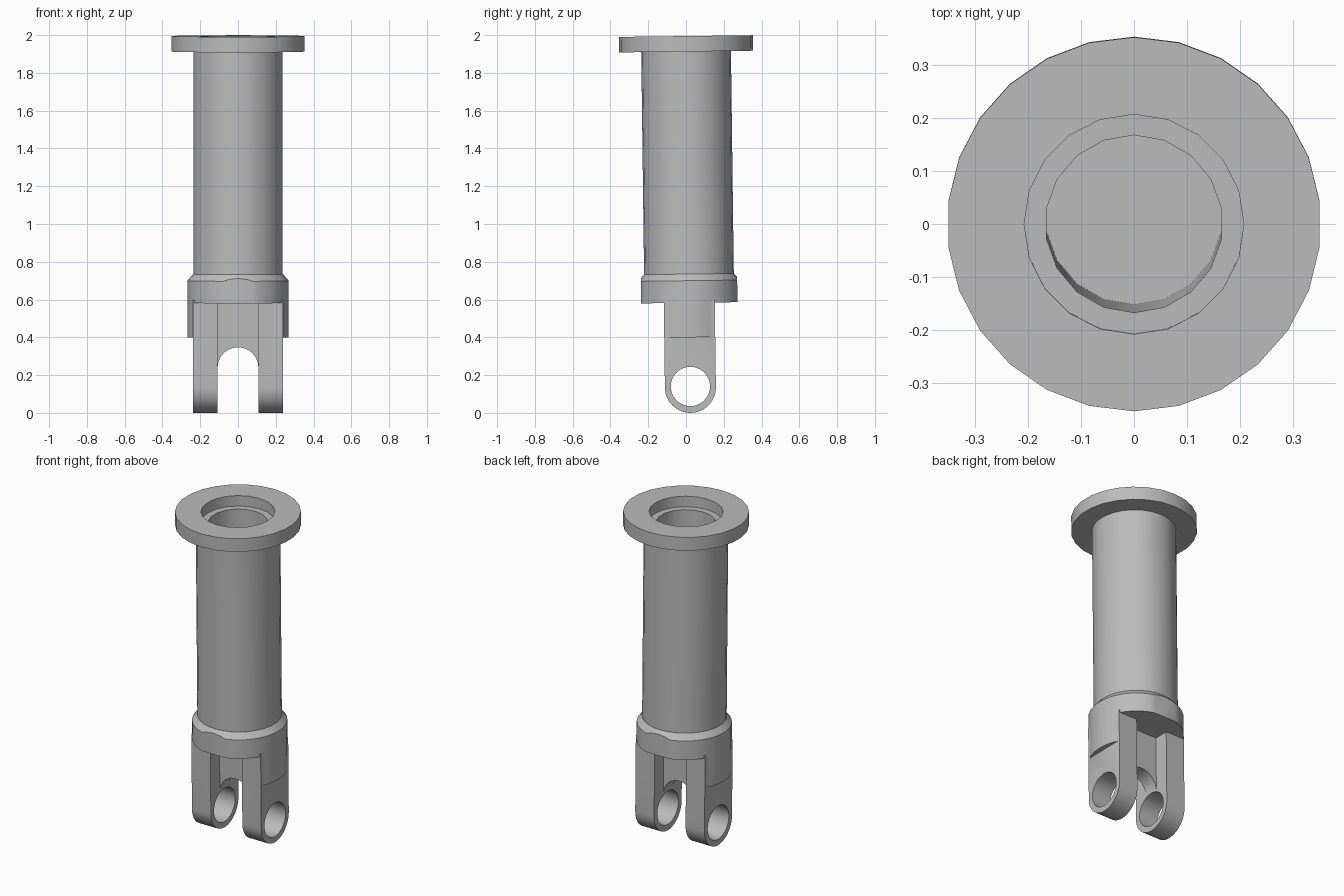
import bpy, bmesh, math
from mathutils import Matrix

if "Cube" in bpy.data.objects:
    bpy.data.objects.remove(bpy.data.objects["Cube"], do_unlink=True)

steel = bpy.data.materials.new("grey_steel")
steel.use_nodes = True
GREY = (0.5, 0.5, 0.5, 1)
steel.diffuse_color = GREY
steel.node_tree.nodes["Principled BSDF"].inputs["Base Color"].default_value = GREY


def finish(name, bm):
    bmesh.ops.recalc_face_normals(bm, faces=bm.faces)
    mesh = bpy.data.meshes.new(name)
    bm.to_mesh(mesh)
    bm.free()
    mesh.materials.append(steel)
    obj = bpy.data.objects.new(name, mesh)
    bpy.context.collection.objects.link(obj)
    return obj


def lathe(name, profile, sides):
    """Solid of stacked rings given as (radius, height), a corner facing +y."""
    bm = bmesh.new()
    rings = []
    for r, z in profile:
        turns = [2 * math.pi * i / sides for i in range(sides)]
        rings.append([bm.verts.new((r * math.sin(a), r * math.cos(a), z)) for a in turns])
    for low, high in zip(rings, rings[1:]):
        for i in range(sides):
            j = (i + 1) % sides
            bm.faces.new((low[i], low[j], high[j], high[i]))
    bm.faces.new(rings[0])
    bm.faces.new(rings[-1])
    return finish(name, bm)


def prism(name, outline, half, axis):
    """Extrude an outline of (across, height) symmetrically along x or y."""
    bm = bmesh.new()
    place = (lambda u, v, d: (d, u, v)) if axis == "x" else (lambda u, v, d: (u, d, v))
    a, b = [[bm.verts.new(place(u, v, d)) for u, v in outline] for d in (-half, half)]
    bm.faces.new(a)
    bm.faces.new(b)
    for i in range(len(a)):
        j = (i + 1) % len(a)
        bm.faces.new((a[i], a[j], b[j], b[i]))
    return finish(name, bm)


def box(name, x, y, z):
    bm = bmesh.new()
    bmesh.ops.create_cube(bm, size=1)
    for v in bm.verts:
        v.co = [lo + (c + 0.5) * (hi - lo) for c, (lo, hi) in zip(v.co, (x, y, z))]
    return finish(name, bm)


def arc(radius, z, start, end, steps):
    angles = [math.radians(start + (end - start) * i / steps) for i in range(steps + 1)]
    return [(radius * math.cos(a), z + radius * math.sin(a)) for a in angles]


def combine(obj, other, operation):
    """Apply a boolean and remove the helper object."""
    other.hide_render = True
    mod = obj.modifiers.new("cut", "BOOLEAN")
    mod.operation, mod.object, mod.solver = operation, other, "EXACT"
    bpy.context.view_layer.objects.active = obj
    bpy.ops.object.modifier_apply(modifier=mod.name)
    bpy.data.objects.remove(other, do_unlink=True)


# Flanged tube with a stepped blind bore
TUBE_R, COLLAR_R, LUG_Y = 0.2375, 0.268, 0.135
tube = lathe("flanged_tube", [(TUBE_R, 0.69), (TUBE_R, 1.95)], 26)
combine(tube, lathe("flange", [(0.354, 1.913), (0.354, 1.995)], 26), "UNION")
combine(tube, lathe("counterbore", [(0.208, 1.93), (0.208, 2.1)], 20), "DIFFERENCE")
combine(tube, lathe("bore", [(0.168, 0.73), (0.168, 1.96)], 18), "DIFFERENCE")

# Chamfered collar, flattened at front and back
collar = lathe("collar", [(COLLAR_R, 0.583), (COLLAR_R, 0.7), (0.238, 0.735)], 32)
combine(collar, box("flats", (-1, 1), (-0.255, 0.255), (0, 1)), "INTERSECT")

# Fork: rounded lugs under rounded shoulders
TOP = 0.6
fork = prism("fork", [(LUG_Y, TOP), (-LUG_Y, TOP)] + arc(LUG_Y, LUG_Y, 180, 360, 24), TUBE_R, "x")
shoulder = lathe("shoulder", [(COLLAR_R, 0.4), (COLLAR_R, TOP)], 32)
combine(shoulder, box("band", (-1, 1), (-LUG_Y, LUG_Y), (0, 1)), "INTERSECT")
combine(fork, shoulder, "UNION")

# Arched slot, recessed web and pin holes
SLOT = 0.108
slot = [(-SLOT, -0.1), (SLOT, -0.1)] + arc(SLOT, 0.24, 0, 180, 20)
combine(fork, prism("slot", slot, 0.5, "y"), "DIFFERENCE")
for side in (-1, 1):
    depth = sorted((side * 0.045, side * 0.4))
    combine(fork, box("recess", (-SLOT, SLOT), depth, (-0.1, 0.7)), "DIFFERENCE")
combine(fork, prism("pin_hole", arc(0.104, 0.14, 0, 350, 35), 0.5, "x"), "DIFFERENCE")

# Slight backward lean of the whole assembly, then smooth shading
lean = Matrix.Translation((0, 0.025, 0)) @ Matrix.Rotation(0.0128, 4, "X")
for obj in (tube, collar, fork):
    obj.data.transform(lean)
    bpy.ops.object.select_all(action="DESELECT")
    obj.select_set(True)
    bpy.context.view_layer.objects.active = obj
    bpy.ops.object.shade_smooth_by_angle(angle=math.radians(30))
